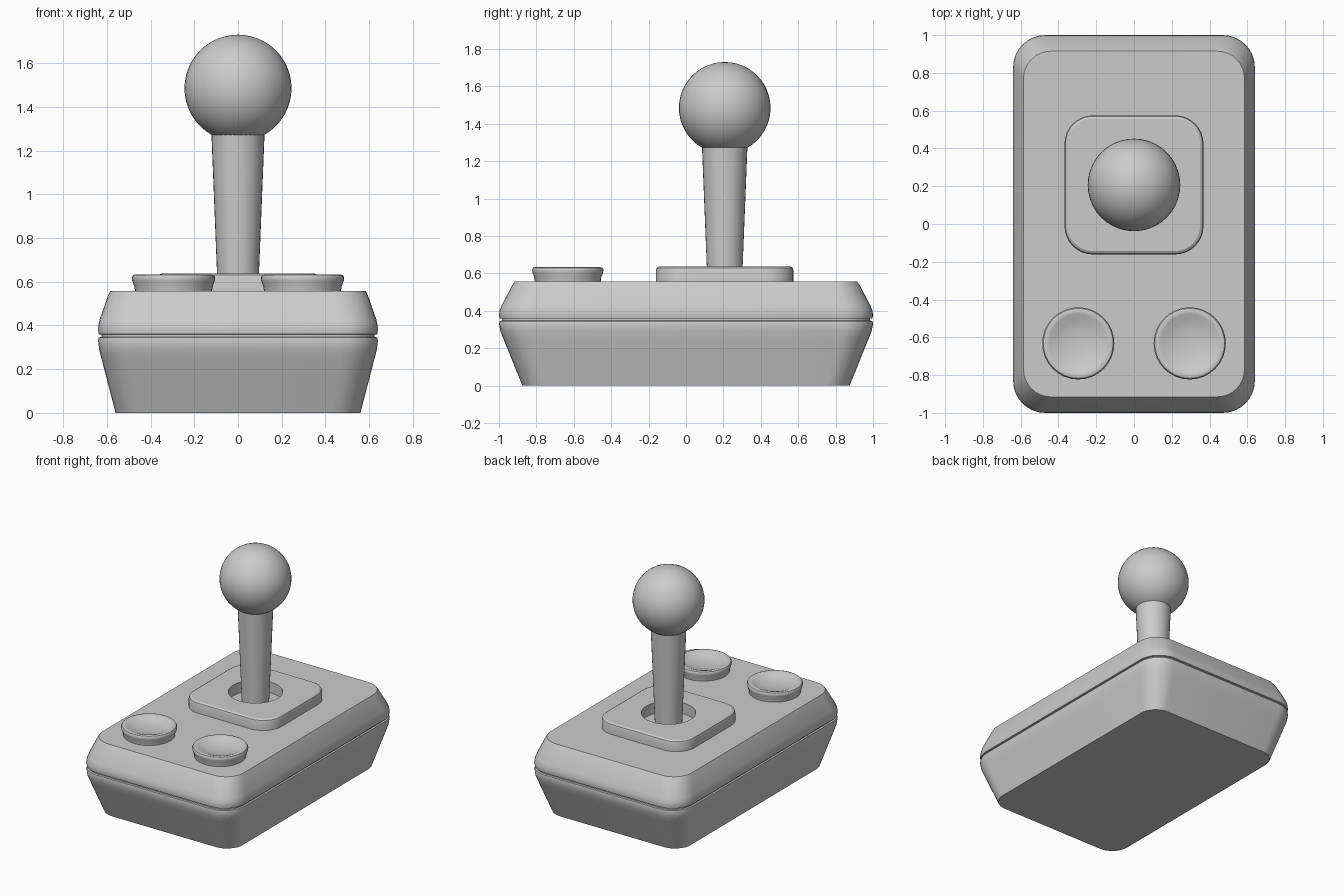
import bpy, bmesh, math

if "Cube" in bpy.data.objects:
    bpy.data.objects.remove(bpy.data.objects["Cube"])

grey = bpy.data.materials.new("plain grey")
grey.diffuse_color = (0.6, 0.6, 0.6, 1)
grey.use_nodes = True
grey.node_tree.nodes["Principled BSDF"].inputs["Base Color"].default_value = grey.diffuse_color


def finish(name, bm, loc=(0, 0, 0), angle=30):
    bmesh.ops.recalc_face_normals(bm, faces=bm.faces)
    mesh = bpy.data.meshes.new(name)
    bm.to_mesh(mesh)
    bm.free()
    mesh.materials.append(grey)
    ob = bpy.data.objects.new(name, mesh)
    ob.location = loc
    bpy.context.collection.objects.link(ob)
    bpy.ops.object.select_all(action='DESELECT')
    ob.select_set(True)
    bpy.context.view_layer.objects.active = ob
    bpy.ops.object.shade_smooth_by_angle(angle=math.radians(angle))
    return ob


def rounded_rect(hx, hy, r, z, n=8):
    pts = []
    for k, (sx, sy) in enumerate([(1, 1), (-1, 1), (-1, -1), (1, -1)]):
        for i in range(n + 1):
            a = math.pi / 2 * (k + i / n)
            pts.append((sx * (hx - r) + r * math.cos(a), sy * (hy - r) + r * math.sin(a), z))
    return pts


def circle(r, z, n):
    return [(r * math.cos(math.tau * i / n), r * math.sin(math.tau * i / n), z) for i in range(n)]


def loft(rings, cap_start=True, cap_end=True):
    bm = bmesh.new()
    loops = [[bm.verts.new(p) for p in ring] for ring in rings]
    for a, b in zip(loops, loops[1:]):
        n = len(a)
        for i in range(n):
            j = (i + 1) % n
            bm.faces.new((a[i], a[j], b[j], b[i]))
    if cap_start:
        bm.faces.new(loops[0][::-1])
    if cap_end:
        bm.faces.new(loops[-1])
    return bm


# lower shell: narrow foot flaring up to the seam
finish("lower_shell", loft([rounded_rect(*p) for p in [
    (0.56, 0.875, 0.13, 0), (0.625, 0.976, 0.16, 0.25), (0.635, 0.992, 0.165, 0.29),
    (0.64, 1.0, 0.17, 0.33), (0.637, 0.997, 0.167, 0.345), (0.622, 0.982, 0.155, 0.348)]]))

# recessed seam between the shells
finish("seam", loft([rounded_rect(0.625, 0.985, 0.155, z) for z in (0.34, 0.365)]))

# upper shell: sloped shoulders to a flat deck
finish("upper_shell", loft([rounded_rect(*p) for p in [
    (0.622, 0.982, 0.155, 0.357), (0.637, 0.997, 0.167, 0.36), (0.64, 1.0, 0.17, 0.375),
    (0.639, 0.997, 0.17, 0.40), (0.632, 0.985, 0.165, 0.43),
    (0.595, 0.93, 0.15, 0.535), (0.585, 0.915, 0.145, 0.557)]]))

# stick collar: rounded square with a round hole, corner points matched to the hole
collar = [rounded_rect(*p) for p in [
    (0.368, 0.368, 0.15, 0.55), (0.368, 0.368, 0.15, 0.615),
    (0.363, 0.363, 0.145, 0.63), (0.35, 0.35, 0.132, 0.638)]]


def hole_ring(r, z):
    return [(r * x / math.hypot(x, y), r * y / math.hypot(x, y), z) for x, y, _ in collar[-1]]


def densify(ring, sub=6):
    # split the straight sides so the hole stays round
    out = []
    for i, p in enumerate(ring):
        q = ring[(i + 1) % len(ring)]
        steps = sub if (i + 1) % 9 == 0 else 1
        out += [tuple(a + (b - a) * k / steps for a, b in zip(p, q)) for k in range(steps)]
    return out


collar = [densify(r) for r in collar]
finish("stick_collar", loft(collar + [hole_ring(0.185, 0.638), hole_ring(0.185, 0.55)],
                            False, False), (0, 0.207, 0))

# tapered stick
finish("stick", loft([circle(0.092, 0.54, 32), circle(0.122, 1.29, 32)]), (0, 0.207, 0))

# ball grip
bm = bmesh.new()
bmesh.ops.create_uvsphere(bm, u_segments=40, v_segments=24, radius=0.245)
finish("ball_grip", bm, (0, 0.207, 1.485))

# dished push buttons
for side, name in ((-1, "left_button"), (1, "right_button")):
    finish(name, loft([circle(r, z, 32) for r, z in [
        (0.176, 0.55), (0.178, 0.575), (0.189, 0.605), (0.191, 0.62), (0.185, 0.63),
        (0.172, 0.634), (0.155, 0.629), (0.12, 0.614), (0.07, 0.603), (0.02, 0.6)]]),
        (0.295 * side, -0.632, 0), 40)
